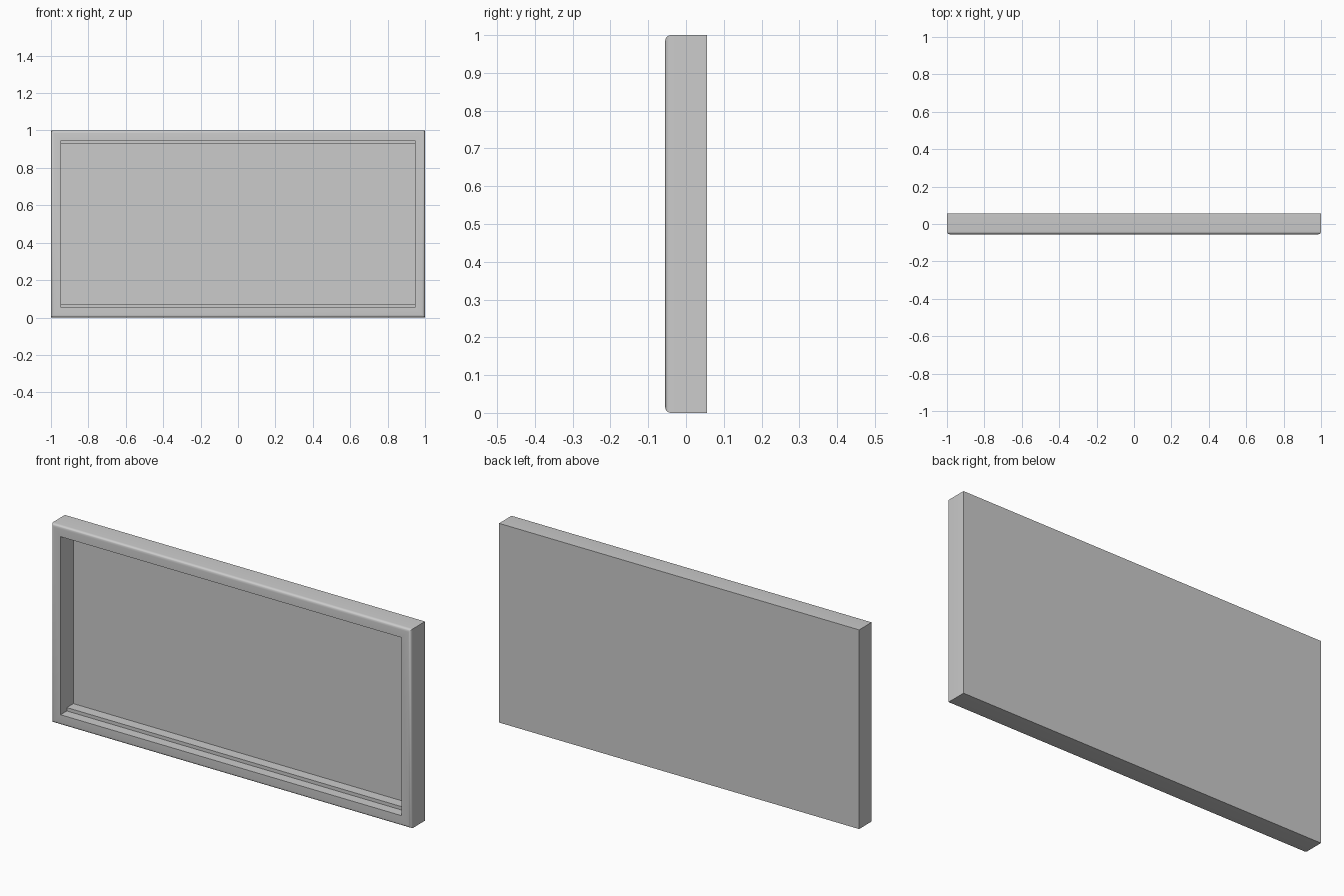
import bpy, bmesh, math

if "Cube" in bpy.data.objects:
    bpy.data.objects.remove(bpy.data.objects["Cube"])

W, H, D = 1.0, 1.0, 0.055      # half width, height, half depth
R = 0.015                      # front edge rounding
RIM = 0.053                    # visible rim width
FLOOR = 0.047                  # y of the recessed panel


def mesh_object(name, bm):
    bmesh.ops.recalc_face_normals(bm, faces=bm.faces)
    mesh = bpy.data.meshes.new(name)
    bm.to_mesh(mesh)
    bm.free()
    obj = bpy.data.objects.new(name, mesh)
    bpy.context.collection.objects.link(obj)
    return obj


def profile_tray(name, profile):
    """Carry (inset, y) points round the rectangle and cap both ends."""
    bm = bmesh.new()
    rings = []
    for i, y in profile:
        rings.append([bm.verts.new(p) for p in (
            (-W + i, y, i), (W - i, y, i), (W - i, y, H - i), (-W + i, y, H - i))])
    for a, b in zip(rings, rings[1:]):
        for k in range(4):
            n = (k + 1) % 4
            bm.faces.new((a[k], a[n], b[n], b[k]))
    bm.faces.new(rings[0])
    bm.faces.new(rings[-1])
    return mesh_object(name, bm)


def rail(name, section):
    """Extrude a (y, z) section between the side walls."""
    bm = bmesh.new()
    x = W - RIM
    face = bm.faces.new([bm.verts.new((-x, y, z)) for y, z in section])
    ext = bmesh.ops.extrude_face_region(bm, geom=[face])
    verts = [g for g in ext["geom"] if isinstance(g, bmesh.types.BMVert)]
    bmesh.ops.translate(bm, verts=verts, vec=(2 * x, 0, 0))
    return mesh_object(name, bm)


# Framed board: flat back, rounded outer front edge, deep recess
rounding = [(R - R * math.cos(math.radians(a)), -D + R - R * math.sin(math.radians(a)))
            for a in range(0, 91, 15)]
board = profile_tray("framed_board", [(0, D)] + rounding + [
    (RIM, -D), (RIM, FLOOR)])
bpy.context.view_layer.objects.active = board
board.select_set(True)
bpy.ops.object.shade_smooth_by_angle(angle=math.radians(35))

# Inner ledges along the bottom and top of the recess
ledge = [(FLOOR, RIM), (FLOOR, 0.07), (-0.005, 0.07), (-0.005, RIM)]
rail("bottom_ledge", ledge)
rail("top_ledge", [(y, H - z) for y, z in ledge])
